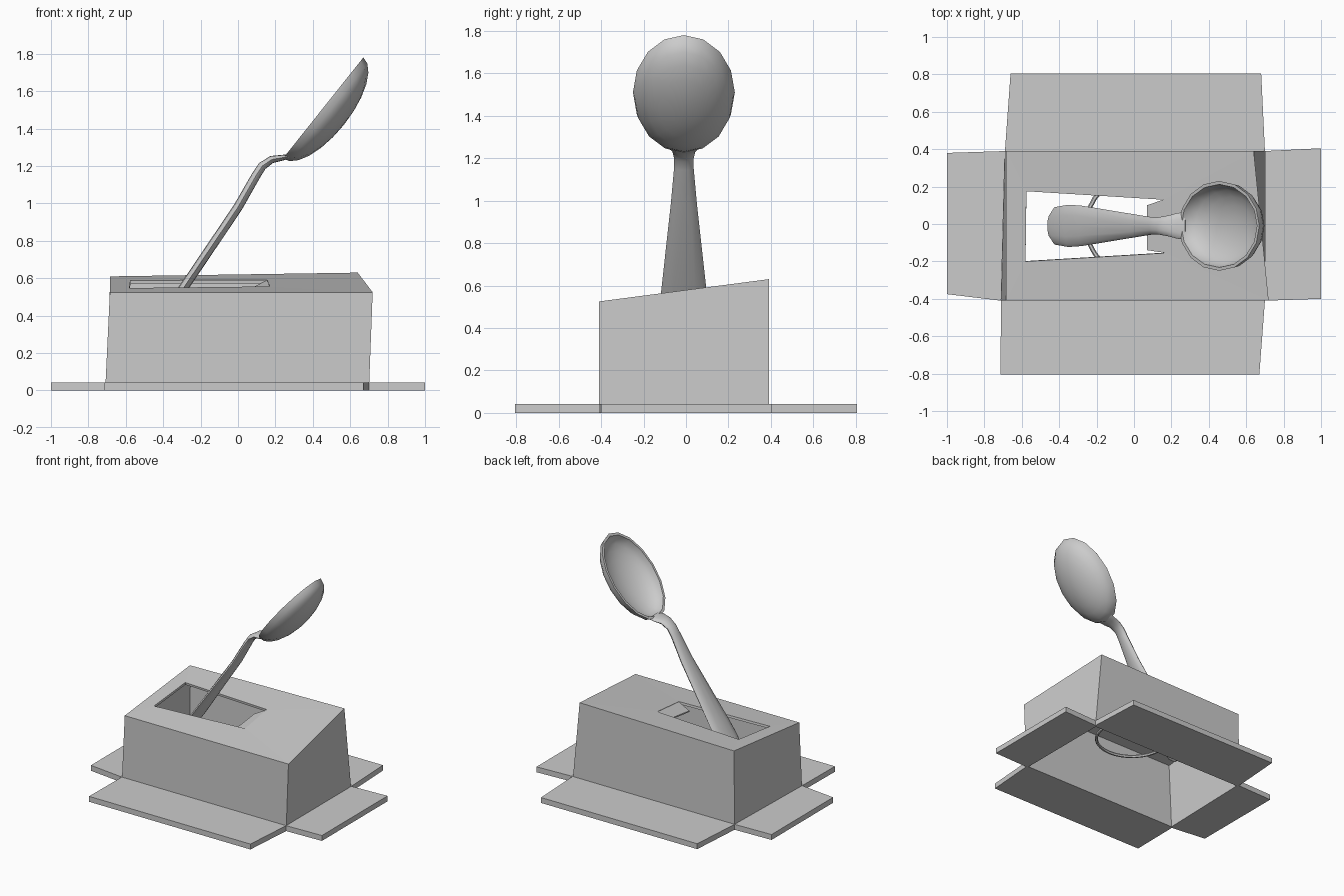
import bpy, bmesh, math
from mathutils import Vector

if "Cube" in bpy.data.objects:
    bpy.data.objects.remove(bpy.data.objects["Cube"])

grey = bpy.data.materials.new("plain grey")
grey.diffuse_color = (0.6, 0.6, 0.6, 1)
grey.use_nodes = True
grey.node_tree.nodes["Principled BSDF"].inputs["Base Color"].default_value = grey.diffuse_color


def make(name, verts, faces, smooth=None, thickness=0):
    me = bpy.data.meshes.new(name)
    me.from_pydata([tuple(v) for v in verts], [], faces)
    me.materials.append(grey)
    ob = bpy.data.objects.new(name, me)
    bpy.context.collection.objects.link(ob)
    bm = bmesh.new()
    bm.from_mesh(me)
    bmesh.ops.recalc_face_normals(bm, faces=bm.faces)
    bm.to_mesh(me)
    bm.free()
    if thickness:
        mod = ob.modifiers.new("wall", 'SOLIDIFY')
        mod.thickness = thickness
        mod.offset = -1
    if smooth:
        bpy.context.view_layer.objects.active = ob
        ob.select_set(True)
        bpy.ops.object.shade_smooth_by_angle(angle=math.radians(smooth))
        ob.select_set(False)
    return ob


def ring_faces(a, b, n):
    return [(a + i, a + (i + 1) % n, b + (i + 1) % n, b + i) for i in range(n)]


# Box: open below, sloping lid with a slot cut through it
def lid_z(x, y):
    t = (y + 0.41) / 0.80
    return 0.525 + t * (0.085 + 0.02 * (x + 0.68) / 1.32)

base = [(-0.71, -0.41), (0.70, -0.41), (0.70, 0.39), (-0.69, 0.39)]
lid = [(-0.685, -0.41), (0.72, -0.41), (0.64, 0.39), (-0.685, 0.39)]
slot = [(-0.58, -0.20), (0.17, -0.155), (0.155, 0.13), (-0.575, 0.175)]
verts = [(x, y, 0) for x, y in base]
verts += [(x, y, lid_z(x, y)) for x, y in lid + slot]
make("box_shell", verts, ring_faces(0, 4, 4) + ring_faces(4, 8, 4), thickness=0.018)


# Folded-out flaps around the base, and the slot tab
def slab(name, corners, t):
    v = list(corners) + [(x, y, z + t) for x, y, z in corners]
    make(name, v, [(3, 2, 1, 0), (4, 5, 6, 7)] + ring_faces(0, 4, 4))

flaps = {
    "front_flap": [(-0.715, -0.805), (0.67, -0.805), (0.70, -0.41), (-0.71, -0.41)],
    "back_flap": [(-0.69, 0.39), (0.70, 0.39), (0.68, 0.805), (-0.66, 0.805)],
    "left_flap": [(-1, -0.375), (-0.71, -0.41), (-0.69, 0.39), (-1, 0.38)],
    "right_flap": [(0.70, -0.41), (1, -0.40), (1, 0.405), (0.70, 0.39)],
}
for name, pts in flaps.items():
    slab(name, [(x, y, 0) for x, y in pts], 0.042)

tab = [(0.07, -0.14, 0.05), (0.17, -0.155, 0.012), (0.155, 0.13, 0.012), (0.07, 0.10, 0.05)]
slab("slot_tab", [(x, y, lid_z(x, y) - d) for x, y, d in tab], 0.01)

# Wire ring inside the box
bpy.ops.mesh.primitive_torus_add(major_radius=0.265, minor_radius=0.012, major_segments=32,
                                 minor_segments=6, location=(0.01, -0.01, 0.32))
ring = bpy.context.object
ring.name = "inner_ring"
ring.data.materials.append(grey)
bpy.ops.object.shade_smooth_by_angle(angle=math.radians(40))
ring.select_set(False)

# Spoon handle: oval section swept along a bent path (x, z, half width, half thickness)
CY = -0.01
path = [(-0.45, 0.315, 0.06, 0.016), (-0.425, 0.35, 0.10, 0.023), (-0.35, 0.46, 0.113, 0.025),
        (-0.28, 0.565, 0.108, 0.025), (0.0, 0.98, 0.062, 0.025), (0.10, 1.155, 0.046, 0.024),
        (0.13, 1.20, 0.046, 0.023), (0.18, 1.235, 0.055, 0.02), (0.23, 1.243, 0.068, 0.016),
        (0.275, 1.252, 0.075, 0.012)]
N = 12
verts, faces = [], []
for i, (x, z, w, t) in enumerate(path):
    a, b = path[max(i - 1, 0)], path[min(i + 1, len(path) - 1)]
    d = Vector((b[0] - a[0], 0, b[1] - a[1])).normalized()
    n = Vector((-d.z, 0, d.x))
    for k in range(N):
        ang = 2 * math.pi * k / N
        verts.append(Vector((x, CY, z)) + n * t * math.sin(ang) + Vector((0, w * math.cos(ang), 0)))
    if i:
        faces += ring_faces((i - 1) * N, i * N, N)
faces += [tuple(range(N)), tuple(range((len(path) - 1) * N, len(path) * N))]
make("spoon_handle", verts, faces, smooth=50)

# Spoon bowl: outer and inner half ellipsoids joined at the tilted rim
heel, tip = Vector((0.24, CY, 1.24)), Vector((0.67, CY, 1.78))
mid = (heel + tip) / 2
u = (tip - heel).normalized()
out = Vector((u.z, 0, -u.x))
M, R = 16, 6
half = (tip - heel).length / 2
verts, faces = [], []


def dome(a, b, depth):
    start = len(verts)
    for j in range(R):
        p = math.pi / 2 * j / R
        for k in range(M):
            q = 2 * math.pi * k / M
            verts.append(mid + u * a * math.cos(p) * math.cos(q) + out * depth * math.sin(p)
                         + Vector((0, b * math.cos(p) * math.sin(q), 0)))
        if j:
            faces.extend(ring_faces(start + (j - 1) * M, start + j * M, M))
    verts.append(mid + out * depth)
    last = start + (R - 1) * M
    faces.extend((last + k, last + (k + 1) % M, len(verts) - 1) for k in range(M))
    return start

outer = dome(half, 0.24, 0.143)
inner = dome(half - 0.02, 0.222, 0.122)
faces += ring_faces(outer, inner, M)
make("spoon_bowl", verts, faces, smooth=50)
